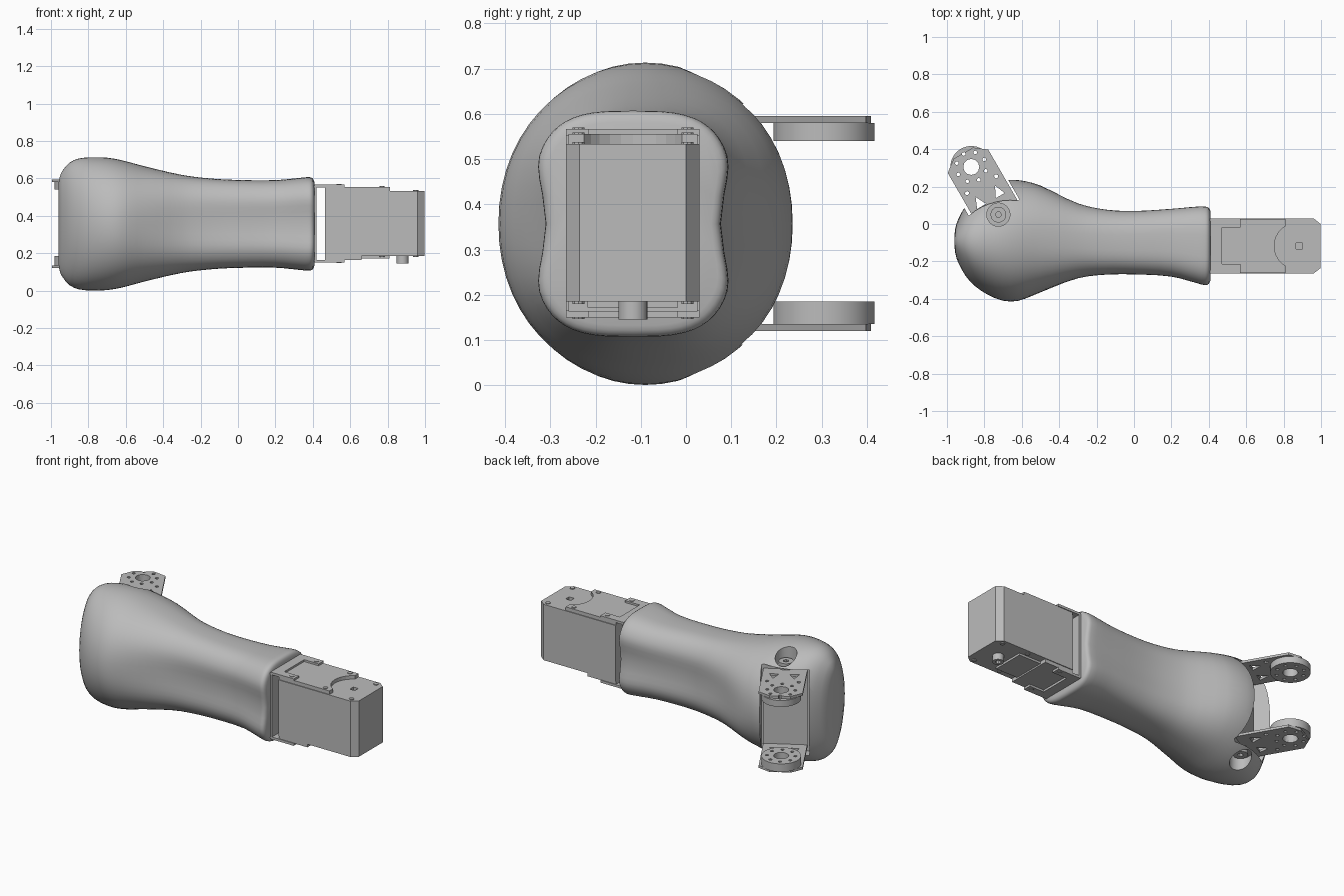
import bpy, bmesh, math
from mathutils import Matrix, Vector

if "Cube" in bpy.data.objects:
    bpy.data.objects.remove(bpy.data.objects["Cube"])

grey = bpy.data.materials.new("plain_grey")
grey.use_nodes = True
GREY = (0.5, 0.5, 0.5, 1)
grey.diffuse_color = GREY
grey.node_tree.nodes["Principled BSDF"].inputs["Base Color"].default_value = GREY
WORLD = Matrix.Identity(4)


def finish(name, bm, frame=WORLD):
    bmesh.ops.transform(bm, matrix=frame, verts=bm.verts)
    bmesh.ops.recalc_face_normals(bm, faces=bm.faces)
    mesh = bpy.data.meshes.new(name)
    bm.to_mesh(mesh)
    bm.free()
    mesh.materials.append(grey)
    ob = bpy.data.objects.new(name, mesh)
    bpy.context.collection.objects.link(ob)
    return ob


def prism(name, outline, z0, z1, frame=WORLD):
    """Extrude a flat outline between two heights."""
    bm = bmesh.new()
    face = bm.faces.new([bm.verts.new((x, y, z0)) for x, y in outline])
    top = bmesh.ops.extrude_face_region(bm, geom=[face])["geom"]
    bmesh.ops.translate(bm, vec=(0, 0, z1 - z0),
                        verts=[v for v in top if isinstance(v, bmesh.types.BMVert)])
    return finish(name, bm, frame)


def box(name, x0, x1, y0, y1, z0, z1, frame=WORLD):
    return prism(name, [(x0, y0), (x1, y0), (x1, y1), (x0, y1)], z0, z1, frame)


def disc(name, x, y, r, z0, z1, frame=WORLD, sides=24):
    ring = [(x + r * math.cos(math.tau * i / sides), y + r * math.sin(math.tau * i / sides))
            for i in range(sides)]
    return prism(name, ring, z0, z1, frame)


def cut(ob, cutters):
    bpy.context.view_layer.objects.active = ob
    for c in cutters:
        mod = ob.modifiers.new("cut", 'BOOLEAN')
        mod.operation, mod.solver, mod.object = 'DIFFERENCE', 'EXACT', c
        bpy.ops.object.modifier_apply(modifier=mod.name)
        bpy.data.objects.remove(c)


def smooth(ob, degrees=35):
    bpy.ops.object.select_all(action='DESELECT')
    ob.select_set(True)
    bpy.context.view_layer.objects.active = ob
    bpy.ops.object.shade_smooth_by_angle(angle=math.radians(degrees))


# Smooth shell lofted along x: x, y centre, half width, half height, squareness
MID = 0.357
stations = [
    (-0.96, -0.09, 0.03, 0.21, 0), (-0.955, -0.09, 0.07, 0.245, 0),
    (-0.94, -0.09, 0.115, 0.282, 0), (-0.9, -0.09, 0.188, 0.328, 0),
    (-0.85, -0.09, 0.242, 0.350, 0), (-0.78, -0.09, 0.289, 0.356, 0),
    (-0.7, -0.09, 0.32, 0.354, 0), (-0.62, -0.088, 0.325, 0.340, 0.05),
    (-0.5, -0.08, 0.293, 0.308, 0.2), (-0.3, -0.09, 0.212, 0.262, 0.5),
    (-0.15, -0.097, 0.185, 0.243, 0.7), (0, -0.1, 0.18, 0.235, 0.8),
    (0.2, -0.1, 0.192, 0.234, 0.9), (0.34, -0.112, 0.217, 0.247, 1),
    (0.38, -0.117, 0.222, 0.25, 1), (0.4, -0.117, 0.215, 0.243, 1),
    (0.408, -0.117, 0.198, 0.225, 1)]


def section(x, yc, hy, hz, k, sides=56):
    power = 2 / (2.05 + 1.2 * k)
    for i in range(sides):
        a = math.tau * i / sides
        c, s = math.cos(a), math.sin(a)
        y = math.copysign(abs(c) ** power, c)
        z = math.copysign(abs(s) ** power, s)
        y *= 1 - 0.13 * k * max(0, 1 - (z / 0.65) ** 2) ** 2
        yield Vector((x, yc + hy * y, MID + hz * z))


def spline(p0, p1, p2, p3, t):
    """Smooth step between p1 and p2 with slopes scaled to uneven spacing."""
    d = p2[0] - p1[0]
    out = []
    for a, b, c, e in zip(p0, p1, p2, p3):
        m1 = (c - a) / max(p2[0] - p0[0], 1e-6) * d
        m2 = (e - b) / max(p3[0] - p1[0], 1e-6) * d
        out.append((2*t**3 - 3*t**2 + 1) * b + (t**3 - 2*t**2 + t) * m1
                   + (3*t**2 - 2*t**3) * c + (t**3 - t**2) * m2)
    return out


rows = []
for i in range(len(stations) - 1):
    quad = [stations[min(max(i + j, 0), len(stations) - 1)] for j in (-1, 0, 1, 2)]
    steps = 3 if quad[2][0] - quad[1][0] > 0.09 else 2
    rows += [spline(*quad, t / steps) for t in range(steps)]
rows.append(stations[-1])
bm = bmesh.new()
rings = [[bm.verts.new(p) for p in section(*r)] for r in rows]
for a, b in zip(rings, rings[1:]):
    for i in range(len(a)):
        j = (i + 1) % len(a)
        bm.faces.new((a[i], a[j], b[j], b[i]))
bm.faces.new(rings[0])
bm.faces.new(rings[-1])
shell = finish("limb_shell", bm)

# Hinge frame: origin on the hinge axis, y pointing out of the slot
HINGE = Matrix.Translation((-0.87, 0.305, 0)) @ Matrix.Rotation(math.radians(30), 4, 'Z')
PIN = (-0.725, 0.05)
cut(shell, [box("slot_cutter", -0.142, 0.136, -0.28, 0.3, 0.09, 0.622, HINGE),
            disc("upper_pin_cutter", *PIN, 0.062, 0.6, 0.8),
            disc("lower_pin_cutter", *PIN, 0.062, -0.1, 0.115)])
smooth(shell)

# Pins sunk in the shell
for name, z0, z1 in (("upper", 0.6, 0.64), ("lower", 0.075, 0.115)):
    pin = disc(name + "_pin", *PIN, 0.042, z0, z1)
    cut(pin, [disc("bore", *PIN, 0.016, z0 - 0.1, z1 + 0.1, sides=6)])
    smooth(pin)

# U bracket: back plate, two pierced arms and two hinge discs
box("bracket_back", -0.125, 0.125, -0.28, -0.262, 0.12, 0.595, HINGE)
for name, p0, p1, d0, d1 in (("upper", 0.58, 0.595, 0.54, 0.58),
                             ("lower", 0.12, 0.135, 0.135, 0.185)):
    arm = prism(name + "_arm", [(-0.125, -0.27), (0.125, -0.27), (0.125, 0.035),
                                (0.06, 0.085), (-0.06, 0.085), (-0.125, 0.035)], p0, p1, HINGE)
    horn = disc(name + "_hinge_disc", 0, 0, 0.112, d0, d1, HINGE, 32)
    for part in (arm, horn):
        holes = [disc("bore", 0, 0, 0.043, 0, 1, HINGE, 12)]
        for i in range(8):
            a = math.tau * i / 8
            holes.append(disc("bore", 0.08 * math.cos(a), 0.08 * math.sin(a), 0.01, 0, 1, HINGE, 8))
        if part is arm:
            for s in (-1, 1):
                holes.append(prism("bore", [(s * 0.03, -0.21), (s * 0.085, -0.21),
                                            (s * 0.06, -0.15)], 0, 1, HINGE))
                holes.append(disc("bore", s * 0.09, -0.11, 0.011, 0, 1, HINGE, 8))
        cut(part, holes)
    smooth(horn)

# Motor case with chamfered far corners
Y0, Y1 = -0.265, 0.03
YC = (Y0 + Y1) / 2
case = prism("motor_case", [(0.465, Y0), (0.96, Y0), (0.998, Y0 + 0.03), (0.998, Y1 - 0.03),
                            (0.96, Y1), (0.465, Y1)], 0.185, 0.533)
cut(case, [box("bore", 0.865, 0.9, YC - 0.017, YC + 0.017, 0.5, 0.6)])

# Covers with a curved clearance round the output shaft
arc = [(0.875 - 0.125 * math.cos(a), YC + 0.125 * math.sin(a))
       for a in [math.radians(60 - 12 * i) for i in range(11)]]
cover = [(0.465, Y0 + 0.005), (0.465, Y1 - 0.005), (0.812, Y1 - 0.005)] + arc + [(0.812, Y0 + 0.005)]
prism("upper_cover", cover, 0.53, 0.555)
box("lower_cover", 0.465, 0.66, Y0 + 0.005, Y1 - 0.005, 0.163, 0.187)
box("lower_step", 0.66, 0.81, YC - 0.1, YC + 0.1, 0.172, 0.187)

# Output boss below the case
boss = disc("output_boss", 0.88, YC, 0.032, 0.145, 0.187)
cut(boss, [disc("bore", 0.88, YC, 0.016, 0.1, 0.18, sides=8)])
smooth(boss)

# Mounting frame holding the case to the shell
box("frame_plate", 0.4, 0.42, Y0, Y1, 0.155, 0.562)
fork = [(0.41, Y0), (0.57, Y0), (0.57, Y0 + 0.05), (0.47, Y0 + 0.05),
        (0.47, Y1 - 0.05), (0.57, Y1 - 0.05), (0.57, Y1), (0.41, Y1)]
prism("upper_fork", fork, 0.552, 0.567)
prism("lower_fork", fork, 0.15, 0.165)

# Screw heads
for y in (Y0 + 0.027, Y1 - 0.027):
    for x, top, low in ((0.54, 0.57, 0.147), (0.77, 0.559, 0.18), (0.95, 0.538, 0.18)):
        disc("upper_screw", x, y, 0.014, top - 0.02, top, sides=10)
        disc("lower_screw", x, y, 0.014, low, low + 0.02, sides=10)
